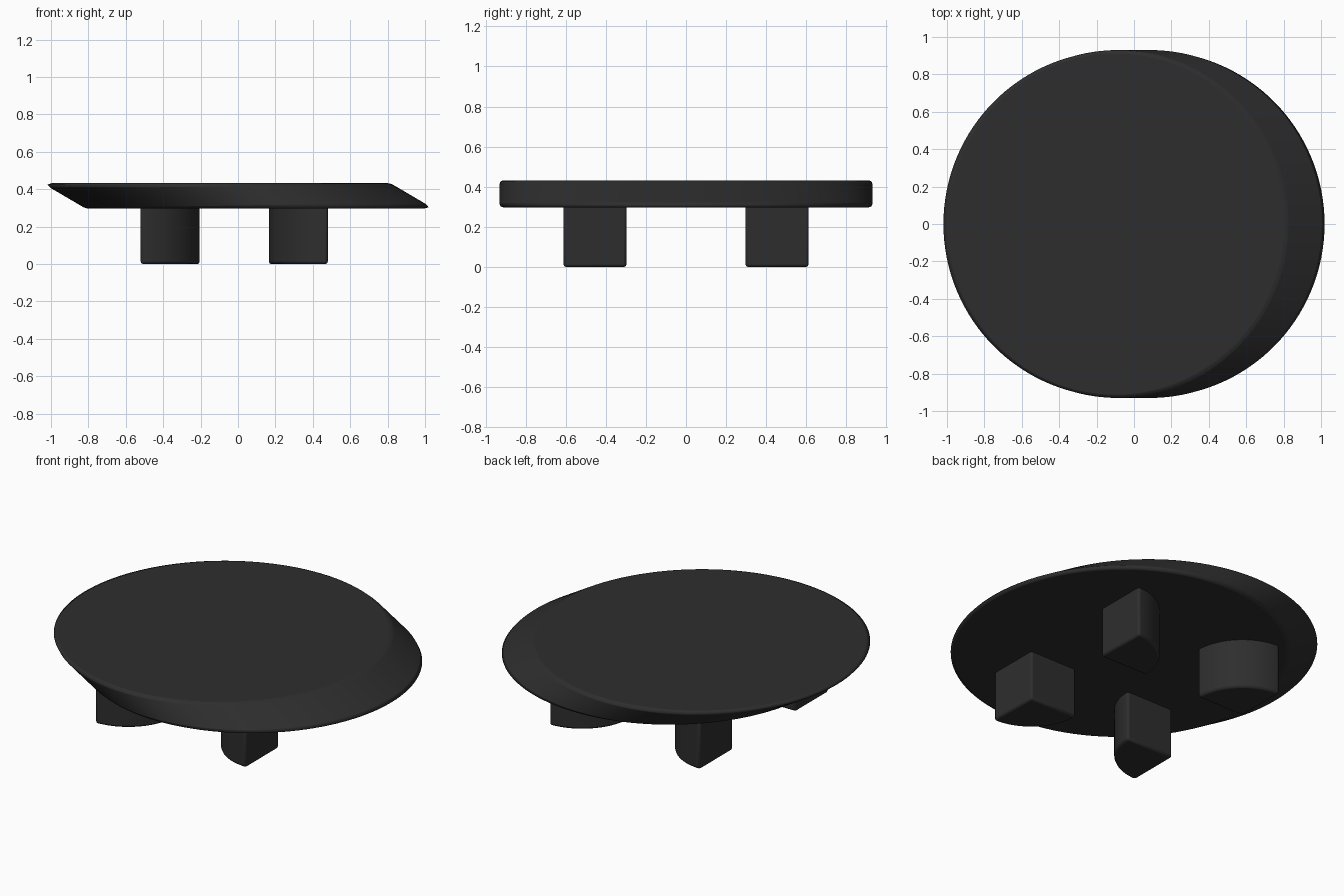
import bpy, bmesh
from math import cos, sin, pi, radians

cube = bpy.data.objects.get("Cube")
if cube:
    bpy.data.objects.remove(cube, do_unlink=True)

black = bpy.data.materials.new("charcoal black")
black.use_nodes = True
colour = (0.027, 0.027, 0.027, 1)
black.diffuse_color = colour
bsdf = black.node_tree.nodes["Principled BSDF"]
bsdf.inputs["Base Color"].default_value = colour
bsdf.inputs["Roughness"].default_value = 0.6


def make_prism(name, bottom, top, z0, z1, bevel, segments):
    """Solid between two matching outlines, with bevelled rims."""
    bm = bmesh.new()
    low = [bm.verts.new((x, y, z0)) for x, y in bottom]
    high = [bm.verts.new((x, y, z1)) for x, y in top]
    bm.faces.new(low)
    bm.faces.new(high)
    n = len(low)
    for i in range(n):
        j = (i + 1) % n
        bm.faces.new((low[i], low[j], high[j], high[i]))
    bmesh.ops.recalc_face_normals(bm, faces=bm.faces)
    mesh = bpy.data.meshes.new(name)
    bm.to_mesh(mesh)
    bm.free()
    mesh.materials.append(black)
    obj = bpy.data.objects.new(name, mesh)
    bpy.context.collection.objects.link(obj)
    mod = obj.modifiers.new("rim bevel", "BEVEL")
    mod.offset_type = "WIDTH"
    mod.width = bevel
    mod.segments = segments
    mod.limit_method = "ANGLE"
    mod.angle_limit = radians(20)
    mod.use_clamp_overlap = False
    bpy.ops.object.select_all(action="DESELECT")
    obj.select_set(True)
    bpy.context.view_layer.objects.active = obj
    bpy.ops.object.shade_smooth_by_angle(angle=radians(28))
    return obj


# Slanted round plate: the top circle is shifted towards -x
radius, shift, sides = 0.93, 0.115, 128
circle = [(radius * cos(2 * pi * i / sides), radius * sin(2 * pi * i / sides))
          for i in range(sides)]
make_prism("slanted_disc", [(x + shift, y) for x, y in circle],
           [(x - shift, y) for x, y in circle], 0.297, 0.432, 0.025, 2)

# Four quarter-round pegs, square corner outwards in x and inwards in y
peg, steps = 0.315, 20
for sx, side in ((-1, "right"), (1, "left")):
    for sy, end in ((-1, "front"), (1, "back")):
        corner_x, corner_y = -0.02 + sx * 0.5, sy * 0.297
        outline = [(corner_x, corner_y)]
        for i in range(steps + 1):
            a = pi / 2 * i / steps
            outline.append((corner_x - sx * peg * cos(a),
                            corner_y + sy * peg * sin(a)))
        make_prism(f"{end}_{side}_peg", outline, outline, 0, 0.34, 0.018, 2)
